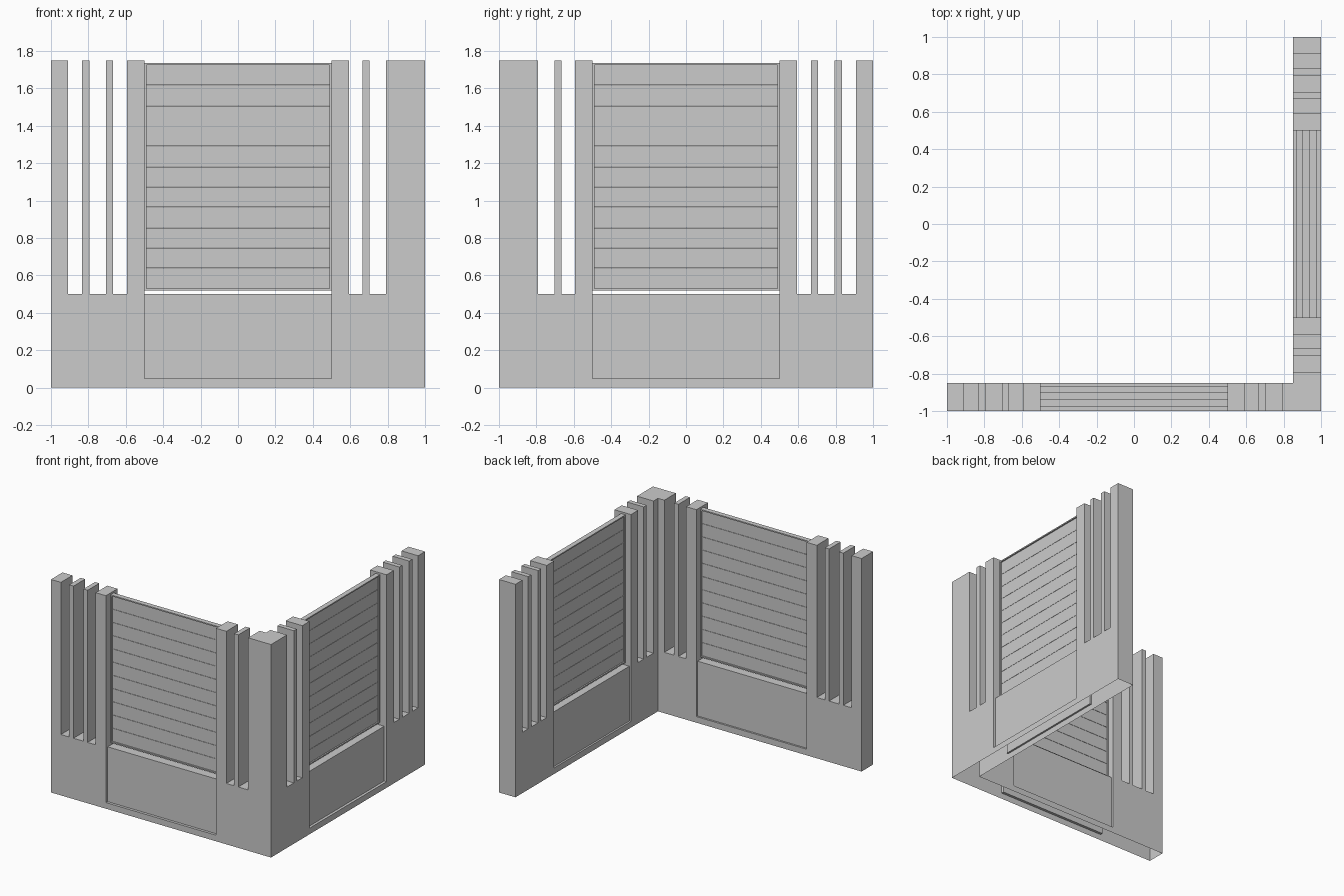
import bpy, bmesh

if "Cube" in bpy.data.objects:
    bpy.data.objects.remove(bpy.data.objects["Cube"])

H, BASE, T = 1.75, 0.5, 0.15          # wall height, solid base height, thickness


def box(bm, x0, x1, y0, y1, z0, z1, turn=False):
    """Axis-aligned box; turn=True mirrors it from the front wall to the right wall."""
    if turn:
        x0, x1, y0, y1 = -y1, -y0, -x1, -x0
    v = [bm.verts.new((x, y, z)) for z in (z0, z1)
         for x, y in ((x0, y0), (x1, y0), (x1, y1), (x0, y1))]
    for f in ((3, 2, 1, 0), (4, 5, 6, 7), (0, 1, 5, 4), (1, 2, 6, 5), (2, 3, 7, 6), (3, 0, 4, 7)):
        bm.faces.new([v[i] for i in f])


def finish(bm, name):
    me = bpy.data.meshes.new(name)
    bm.to_mesh(me)
    bm.free()
    ob = bpy.data.objects.new(name, me)
    bpy.context.collection.objects.link(ob)
    return ob


# L-shaped corner wall, extruded from its plan
bm = bmesh.new()
i = 1 - T
plan = [(-1, -1), (1, -1), (1, 1), (i, 1), (i, -i), (-1, -i)]
face = bm.faces.new([bm.verts.new((x, y, 0)) for x, y in plan])
top = bmesh.ops.extrude_face_region(bm, geom=[face], use_keep_orig=True)["geom"]
bmesh.ops.translate(bm, verts=[g for g in top if isinstance(g, bmesh.types.BMVert)], vec=(0, 0, H))
bmesh.ops.recalc_face_normals(bm, faces=bm.faces)
wall = finish(bm, "corner_wall")

# Cutters: openings between the posts, then recessed panels in the base
gaps = [(-0.91, -0.835), (-0.795, -0.705), (-0.667, -0.594), (-0.5, 0.5),
        (0.594, 0.665), (0.703, 0.792)]
opening, recess = bmesh.new(), bmesh.new()
for turn in (False, True):
    for a, b in gaps:
        box(opening, a, b, -1.1, -0.8, BASE, 2, turn)
    for y0, y1 in ((-1.1, -0.978), (-0.865, -0.8)):
        box(recess, -0.5, 0.5, y0, y1, 0.05, 0.7, turn)
cutters = [finish(opening, "opening_cutter"), finish(recess, "recess_cutter")]
for c in cutters:
    c.hide_render = True
    m = wall.modifiers.new(c.name, 'BOOLEAN')
    m.operation, m.solver, m.object = 'DIFFERENCE', 'EXACT', c

# Bake the cuts and leave the underside open
deps = bpy.context.evaluated_depsgraph_get()
baked = bpy.data.meshes.new_from_object(wall.evaluated_get(deps))
wall.modifiers.clear()
bm = bmesh.new()
bm.from_mesh(baked)
under = [f for f in bm.faces if all(v.co.z < 1e-4 for v in f.verts)]
bmesh.ops.delete(bm, geom=under, context='FACES')
bm.to_mesh(baked)
bm.free()
wall.data = baked
for c in cutters:
    bpy.data.objects.remove(c)

# Slatted shutters: thin frame with eleven boards
Z0, Z1, E, N = 0.52, 1.735, 0.01, 11
for side, turn in (("front", False), ("right", True)):
    frame = bmesh.new()
    for a, b, c, d in ((-0.5, -0.5 + E, Z0, Z1), (0.5 - E, 0.5, Z0, Z1),
                       (-0.5 + E, 0.5 - E, Z0, Z0 + E), (-0.5 + E, 0.5 - E, Z1 - E, Z1)):
        box(frame, a, b, -0.94, -0.90, c, d, turn)
    finish(frame, side + "_shutter_frame")
    slats = bmesh.new()
    step = (Z1 - Z0 - 2 * E) / N
    for k in range(N):
        z = Z0 + E + k * step
        box(slats, -0.5 + E, 0.5 - E, -0.93, -0.91, z + 0.001, z + step - 0.001, turn)
    finish(slats, side + "_shutter_slats")
